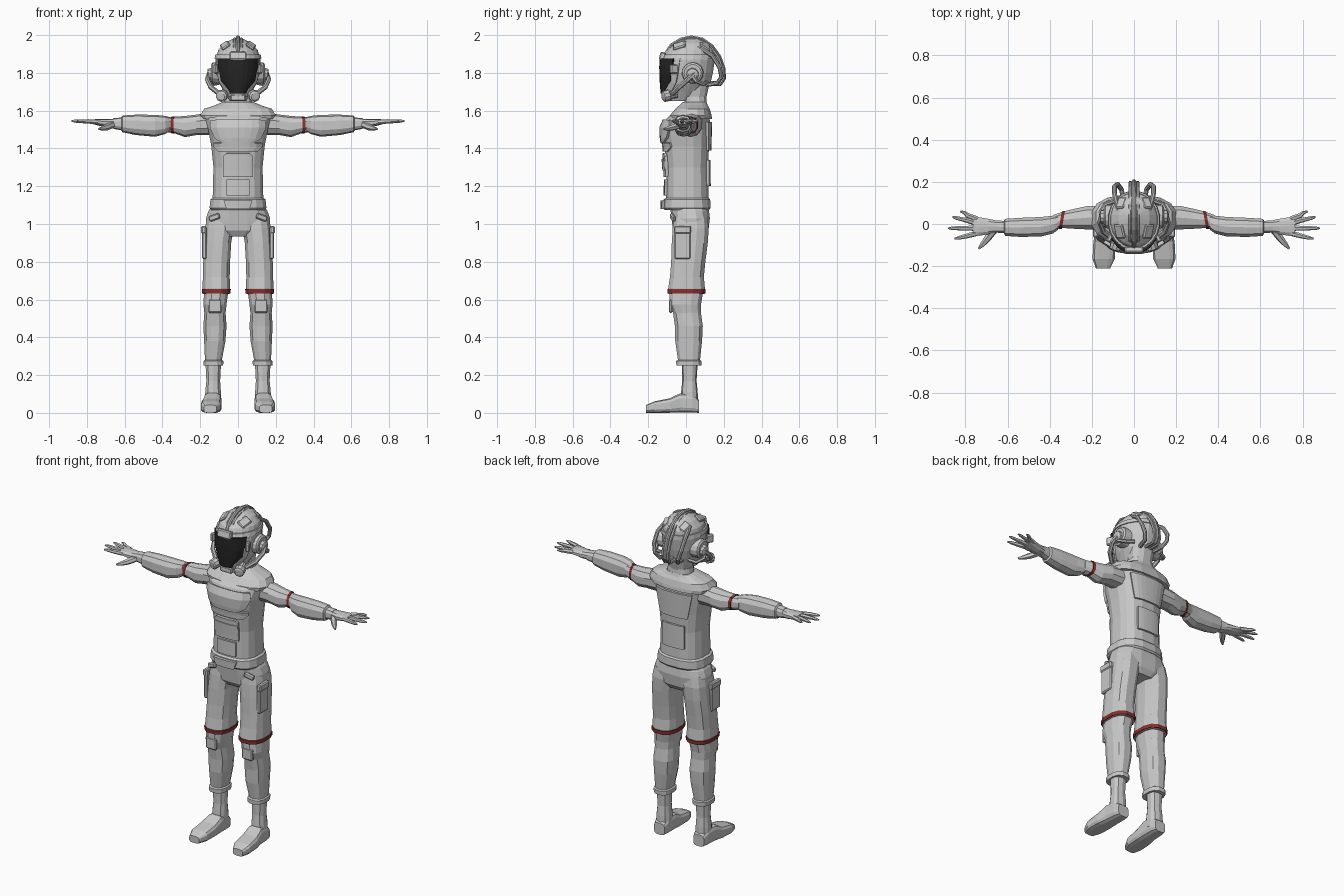
import bpy, bmesh, math
from mathutils import Vector, Matrix


def material(name, rgb):
    m = bpy.data.materials.new(name)
    m.diffuse_color = (*rgb, 1)
    return m


GREY = material("suit grey", (0.58, 0.58, 0.58))
HOSE = material("hose grey", (0.45, 0.45, 0.45))
RED = material("dark red", (0.24, 0.03, 0.025))
BLACK = material("visor black", (0.018, 0.018, 0.018))


def finish(name, bm, mat, mirror=False):
    bmesh.ops.recalc_face_normals(bm, faces=bm.faces)
    me = bpy.data.meshes.new(name)
    bm.to_mesh(me)
    bm.free()
    me.materials.append(mat)
    ob = bpy.data.objects.new(name, me)
    bpy.context.collection.objects.link(ob)
    if mirror:
        ob.modifiers.new("mirror", "MIRROR")
    return ob


def skin(name, rings, mat, mirror=False):
    """Bridge rings of points into a capped solid."""
    bm = bmesh.new()
    vs = [[bm.verts.new(p) for p in r] for r in rings]
    n = len(vs[0])
    for a, b in zip(vs, vs[1:]):
        for i in range(n):
            j = (i + 1) % n
            bm.faces.new((a[i], a[j], b[j], b[i]))
    bm.faces.new(vs[0])
    bm.faces.new(vs[-1])
    return finish(name, bm, mat, mirror)


def oval(n, e):
    out = []
    for i in range(n):
        a = 2 * math.pi * (i + 0.5) / n
        c, s = math.cos(a), math.sin(a)
        out.append((math.copysign(abs(c) ** e, c), math.copysign(abs(s) ** e, s)))
    return out


def loft_z(name, secs, mat=GREY, n=16, e=0.8, mirror=False):
    # sections: z, cx, cy, rx, ry
    skin(name, [[(cx + rx * u, cy + ry * v, z) for u, v in oval(n, e)]
                for z, cx, cy, rx, ry in secs], mat, mirror)


def loft_x(name, secs, mat=GREY, n=10, e=0.85, slant=0.0):
    # sections: x, cy, cz, ry, rz
    skin(name, [[(x - slant * u, cy + ry * u, cz + rz * v) for u, v in oval(n, e)]
                for x, cy, cz, ry, rz in secs], mat, True)


def tube(name, pts, radii, mat=GREY, n=6, mirror=False):
    pts = [Vector(p) for p in pts]
    if not isinstance(radii, (list, tuple)):
        radii = [radii] * len(pts)
    rings, side = [], None
    for i, p in enumerate(pts):
        t = (pts[min(i + 1, len(pts) - 1)] - pts[max(i - 1, 0)]).normalized()
        if side is None:
            side = t.orthogonal()
        side = (side - t * side.dot(t)).normalized()
        up = t.cross(side)
        rings.append([p + radii[i] * (side * u + up * v) for u, v in oval(n, 1)])
    skin(name, rings, mat, mirror)


def box(name, loc, size, mat=GREY, mirror=False, rot=(0, 0, 0), bevel=0.006):
    bm = bmesh.new()
    bmesh.ops.create_cube(bm, size=1)
    bmesh.ops.scale(bm, vec=size, verts=bm.verts)
    bmesh.ops.bevel(bm, geom=bm.edges[:], offset=bevel, segments=1, affect='EDGES')
    for ang, ax in zip(rot, "XYZ"):
        bmesh.ops.rotate(bm, verts=bm.verts, matrix=Matrix.Rotation(ang, 3, ax))
    bmesh.ops.translate(bm, verts=bm.verts, vec=loc)
    finish(name, bm, mat, mirror)


def plate(name, secs, e, rows, lift, mat=GREY, front=True, cols=8):
    """Thin panel hugging a lofted body; rows: z, half width."""
    bm = bmesh.new()
    grid = []
    for z, hw in rows:
        for a, b in zip(secs, secs[1:]):
            if a[0] <= z <= b[0]:
                break
        t = (z - a[0]) / (b[0] - a[0])
        _, _, cy, rx, ry = [p + (q - p) * t for p, q in zip(a, b)]
        row = []
        for i in range(cols + 1):
            x = hw * (2 * i / cols - 1)
            d = ry * max(0, 1 - min(1, abs(x) / rx) ** (2 / e)) ** (e / 2) + lift
            row.append(bm.verts.new((x, cy - d if front else cy + d, z)))
        grid.append(row)
    for a, b in zip(grid, grid[1:]):
        for i in range(cols):
            bm.faces.new((a[i], a[i + 1], b[i + 1], b[i]))
    ob = finish(name, bm, mat)
    s = ob.modifiers.new("thick", "SOLIDIFY")
    s.thickness, s.offset = 0.016, 0


# Torso with flared hem
torso = [(1.075, 0, .005, .145, .12), (1.085, 0, .005, .153, .127), (1.13, 0, .005, .148, .125),
         (1.138, 0, .007, .136, .115), (1.3, 0, .006, .132, .111), (1.41, 0, .004, .143, .12),
         (1.5, 0, 0, .16, .13), (1.56, 0, .012, .175, .115), (1.61, 0, .035, .15, .085)]
loft_z("torso", torso, e=.75)
plate("chest_plate", torso, .75, [(1.43, .08), (1.455, .12), (1.51, .145), (1.55, .14)], .008)
plate("belly_pouch", torso, .75, [(1.25, .078), (1.36, .078), (1.375, .06)], .005)
plate("pouch_flap", torso, .75, [(1.285, .078), (1.345, .078)], .012)
plate("belly_panel", torso, .75, [(1.15, .06), (1.235, .06)], .003)
plate("upper_belly_panel", torso, .75, [(1.385, .10), (1.41, .125), (1.43, .125)], .002)
plate("belt_buckle", torso, .75, [(1.08, .06), (1.125, .075)], .008)
plate("back_panel", torso, .75, [(1.2, .07), (1.34, .07)], .003, front=False)
plate("upper_back_panel", torso, .75, [(1.39, .09), (1.54, .12)], .003, front=False)

# Shoulder yoke, collar and neck
loft_z("shoulder_yoke", [(1.555, 0, .025, .192, .115), (1.575, 0, .025, .203, .112),
                         (1.61, 0, .035, .182, .092), (1.63, 0, .04, .12, .075),
                         (1.645, 0, .045, .085, .065)], e=.75)
loft_z("collar", [(1.63, 0, .05, .08, .062), (1.675, 0, .05, .072, .058)], n=12)
loft_z("neck", [(1.65, 0, .05, .062, .055), (1.76, 0, .055, .08, .075)], n=12)

# Sleeves, gauntlets and armbands
loft_x("upper_arm", [(.14, .03, 1.53, .06, .06), (.22, .03, 1.525, .058, .054),
                     (.28, .025, 1.516, .05, .056), (.335, .02, 1.524, .041, .044),
                     (.385, .008, 1.525, .036, .038)])
loft_x("arm_band", [(.335, .02, 1.524, .045, .046), (.35, .018, 1.524, .044, .045)], RED, slant=.008)
loft_x("forearm", [(.36, .008, 1.53, .036, .036), (.385, -.003, 1.524, .044, .048),
                   (.44, -.013, 1.52, .048, .058), (.54, -.016, 1.525, .047, .054),
                   (.612, -.016, 1.53, .042, .044), (.618, -.014, 1.53, .03, .034),
                   (.66, -.012, 1.532, .03, .028)], e=.75)

# Hands
loft_x("palm", [(.645, -.012, 1.532, .028, .026), (.69, -.012, 1.533, .038, .023),
                (.735, -.012, 1.538, .046, .018), (.765, -.01, 1.541, .044, .013)])
for nm, y0, x1, y1 in (("little", .024, .825, .06), ("ring", .003, .862, .033),
                       ("middle", -.02, .882, -.02), ("index", -.044, .853, -.07)):
    tube(nm + "_finger", [(.745, y0, 1.54), (.79, y0 + (y1 - y0) * .45, 1.543),
                          (x1 - .02, y0 + (y1 - y0) * .85, 1.545), (x1, y1, 1.545)],
         [.013, .012, .009, .004], mirror=True)
tube("thumb", [(.665, -.03, 1.525), (.695, -.068, 1.512), (.72, -.098, 1.505), (.738, -.118, 1.503)],
     [.018, .017, .012, .005], mirror=True)

# Trousers
loft_z("hips", [(.935, 0, .025, .10, .075), (.965, 0, .025, .168, .095), (1.03, 0, .025, .172, .103),
                (1.07, 0, .02, .158, .103), (1.1, 0, .01, .138, .105)], e=.75)
loft_z("thigh", [(.63, .115, .003, .073, .098), (.66, .115, .003, .075, .10), (.72, .115, .005, .073, .092),
                 (.8, .113, .012, .073, .093), (.9, .107, .02, .073, .098), (.98, .098, .025, .078, .098),
                 (1.04, .09, .025, .075, .09)], n=12, mirror=True)
loft_z("knee_band", [(.633, .115, .003, .078, .103), (.655, .115, .003, .079, .104)], RED, 12, mirror=True)
loft_z("lower_leg", [(.25, .13, .015, .053, .068), (.275, .13, .015, .054, .069), (.28, .13, .016, .046, .06),
                     (.38, .123, .014, .058, .073), (.46, .122, .015, .063, .076),
                     (.53, .122, .005, .058, .076), (.575, .122, -.004, .063, .086),
                     (.645, .115, .002, .066, .092)], n=12, mirror=True)
box("thigh_pocket", (.178, -.018, .9), (.024, .085, .17), mirror=True)
box("pocket_flap", (.182, -.018, .97), (.026, .09, .04), mirror=True)
box("knee_pad", (.122, -.08, .565), (.07, .02, .07), mirror=True)
box("hip_pocket", (.125, -.07, 1.035), (.06, .02, .03), mirror=True, rot=(0, .35, .25))

# Boots
loft_z("ankle", [(.04, .132, .018, .046, .046), (.11, .132, .018, .043, .044), (.17, .131, .018, .038, .038),
                 (.265, .131, .02, .043, .042)], n=10, mirror=True)
foot = [(.068, .132, .036, .07), (.035, .133, .045, .10), (-.03, .135, .048, .105),
        (-.085, .14, .054, .078), (-.165, .144, .054, .062), (-.212, .147, .034, .042)]
skin("boot", [[(cx + hw * u, y, h / 2 * (1 + v)) for u, v in oval(12, .55)]
              for y, cx, hw, h in foot], GREY, True)

# Helmet shell, band and visor
helmet = [(1.65, 0, -.03, .045, .07), (1.69, 0, -.012, .068, .105), (1.74, 0, .004, .098, .126),
          (1.8, 0, .01, .116, .134), (1.87, 0, .014, .121, .14), (1.92, 0, .022, .106, .125),
          (1.955, 0, .03, .075, .092), (1.98, 0, .034, .03, .04)]
loft_z("helmet", helmet, n=20, e=1)
loft_z("helmet_band", [(1.875, 0, .014, .126, .145), (1.898, 0, .018, .121, .14)], n=20, e=1)
plate("visor_frame", helmet, 1, [(1.675, .048), (1.7, .06), (1.75, .092), (1.8, .108), (1.895, .108)], .002)
plate("visor", helmet, 1, [(1.692, .038), (1.71, .045), (1.76, .085), (1.8, .092), (1.83, .1), (1.877, .102)],
      .009, BLACK)
box("visor_clip", (0, -.125, 1.888), (.09, .03, .045), rot=(-.25, 0, 0))
box("visor_hinge", (.113, -.065, 1.82), (.022, .045, .05), mirror=True, rot=(0, 0, .5))
box("crown_panel", (.068, -.035, 1.945), (.05, .07, .016), mirror=True, rot=(.35, .6, 0))
box("rear_panel", (.06, .1, 1.94), (.045, .06, .014), mirror=True, rot=(-.6, .5, 0))
box("chin_guard", (0, -.098, 1.668), (.08, .045, .035))

# Ear pods and breathing knobs
tube("ear_pod", [(.09, .035, 1.8), (.135, .035, 1.8), (.142, .035, 1.8)], [.058, .055, .045], n=14, mirror=True)
tube("ear_cap", [(.13, .035, 1.795), (.155, .035, 1.79), (.162, .035, 1.79)], [.034, .032, .022], n=10, mirror=True)
tube("ear_hose", [(.15, .05, 1.80), (.163, .01, 1.765), (.145, -.035, 1.725), (.10, -.07, 1.69)],
     .013, HOSE, mirror=True)
tube("breather_knob", [(.065, -.05, 1.69), (.08, -.088, 1.682), (.081, -.09, 1.682), (.088, -.118, 1.675),
                       (.09, -.124, 1.674)], [.022, .022, .031, .03, .02], n=10, mirror=True)

# Hoses over the crown and round the back
crest = [(-.105, 1.9), (-.075, 1.945), (-.025, 1.975), (.03, 1.986), (.085, 1.975), (.135, 1.94),
         (.175, 1.885), (.198, 1.82), (.2, 1.77), (.185, 1.745), (.12, 1.745)]
tube("centre_hose", [(0, y, z + .001) for y, z in crest], .012, HOSE, 8)
tube("crest_hose", [(.018, y * .98, z - .007) for y, z in crest], .009, HOSE, mirror=True)
tube("side_hose", [(.06, .02, 1.945), (.078, .08, 1.93), (.092, .14, 1.89), (.092, .178, 1.83),
                   (.078, .188, 1.78), (.06, .165, 1.745), (.045, .10, 1.735)], .012, HOSE, 8, True)
tube("rear_ear_hose", [(.15, .02, 1.8), (.158, .055, 1.755), (.135, .095, 1.74), (.09, .11, 1.75)],
     .011, HOSE, mirror=True)
